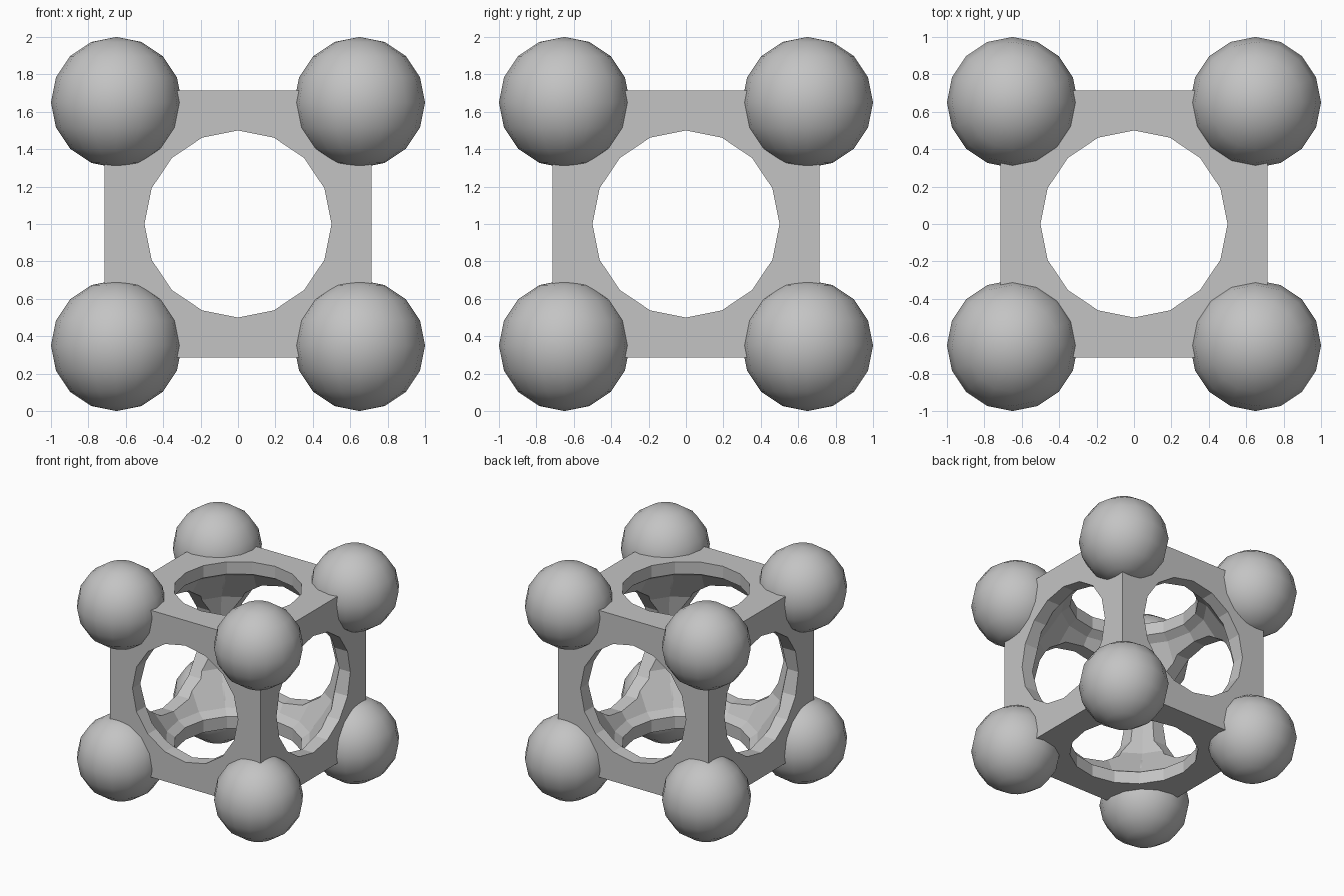
import bpy
from math import pi
from itertools import product

if "Cube" in bpy.data.objects:
    bpy.data.objects.remove(bpy.data.objects["Cube"], do_unlink=True)

CENTRE = (0, 0, 1)
HALF = 0.715          # half side of the frame cube
HOLE_R = 0.5          # round window in each face
CAVITY_R = 0.8        # hollow inside
BALL_R = 0.35
BALL_POS = 0.65
SIDES = 16

grey = bpy.data.materials.new("light_grey")
grey.use_nodes = True
colour = (0.55, 0.55, 0.55, 1)
grey.diffuse_color = colour
grey.node_tree.nodes["Principled BSDF"].inputs["Base Color"].default_value = colour


def named(name):
    obj = bpy.context.object
    obj.name = name
    obj.data.materials.append(grey)
    return obj


def ball(name, radius, location):
    bpy.ops.mesh.primitive_uv_sphere_add(segments=SIDES, ring_count=SIDES // 2,
                                         radius=radius, location=location)
    return named(name)


def carve(target, cutter):
    mod = target.modifiers.new("carve", "BOOLEAN")
    mod.operation = "DIFFERENCE"
    mod.solver = "EXACT"
    mod.object = cutter
    bpy.context.view_layer.objects.active = target
    bpy.ops.object.modifier_apply(modifier=mod.name)
    bpy.data.objects.remove(cutter, do_unlink=True)


# Cube frame, hollowed by a sphere and pierced along each axis
bpy.ops.mesh.primitive_cube_add(size=2 * HALF, location=CENTRE)
frame = named("frame")
carve(frame, ball("cavity_cutter", CAVITY_R, CENTRE))
for turn in ((0, 0, 0), (pi / 2, 0, 0), (0, pi / 2, 0)):
    bpy.ops.mesh.primitive_cylinder_add(vertices=SIDES, radius=HOLE_R, depth=2,
                                        location=CENTRE, rotation=turn)
    carve(frame, named("hole_cutter"))

# Ball on each corner
for sx, sy, sz in product((-1, 1), repeat=3):
    name = "_".join(("upper" if sz > 0 else "lower", "back" if sy > 0 else "front",
                     "left" if sx > 0 else "right", "ball"))
    ball(name, BALL_R, (sx * BALL_POS, sy * BALL_POS, 1 + sz * BALL_POS))
    bpy.ops.object.shade_smooth_by_angle(angle=pi / 6)
